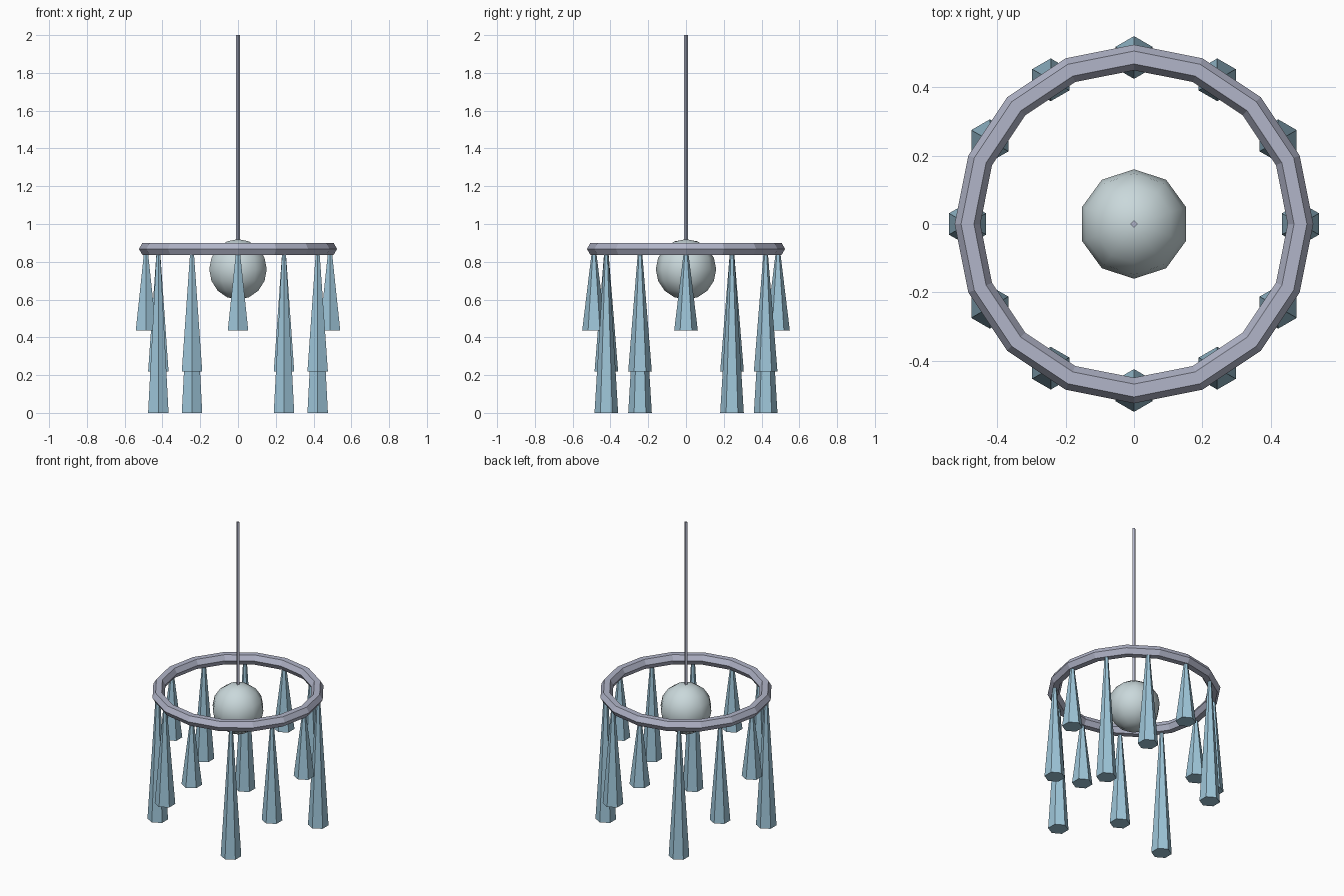
import bpy
from math import sin, cos, pi, radians

cube = bpy.data.objects.get("Cube")
if cube:
    bpy.data.objects.remove(cube, do_unlink=True)


def material(name, rgb):
    mat = bpy.data.materials.new(name)
    mat.use_nodes = True
    mat.diffuse_color = (*rgb, 1)
    mat.node_tree.nodes["Principled BSDF"].inputs["Base Color"].default_value = (*rgb, 1)
    return mat


METAL = material("brushed silver", (0.44, 0.46, 0.58))
GLASS = material("pale blue crystal", (0.34, 0.56, 0.69))
GLOBE = material("frosted white", (0.59, 0.69, 0.71))


def finish(name, mat):
    obj = bpy.context.object
    obj.name = obj.data.name = name
    obj.data.materials.append(mat)
    return obj


def tapered(name, mat, sides, r_low, r_high, z_low, z_high, x=0, y=0):
    """Upright prism or truncated cone between two heights."""
    bpy.ops.mesh.primitive_cone_add(
        vertices=sides, radius1=r_low, radius2=r_high, depth=z_high - z_low,
        location=(x, y, (z_low + z_high) / 2))
    return finish(name, mat)


RING_R, RING_Z = 0.487, 0.868

# Faceted ring with a hexagonal section
bpy.ops.mesh.primitive_torus_add(
    major_segments=16, minor_segments=6, major_radius=RING_R,
    minor_radius=0.0375, location=(0, 0, RING_Z))
finish("ring", METAL)

# Hanging rod
tapered("rod", METAL, 4, 0.0105, 0.0105, 0.88, 2.0)

# Globe lamp, with a seam vertex on the y axis
bpy.ops.mesh.primitive_uv_sphere_add(
    segments=10, ring_count=8, radius=0.16, location=(0, 0, 0.76))
globe = finish("globe", GLOBE)
if max(v.co.y for v in globe.data.vertices) < 0.158:
    globe.rotation_euler.z = radians(90)
bpy.ops.object.shade_smooth()

# Crystal drops in three repeating lengths
DROP_BOTTOMS = (0.437, 0.0, 0.219)
for i in range(12):
    a = i * pi / 6
    tapered(f"crystal_drop_{i + 1}", GLASS, 6, 0.0625, 0.01,
            DROP_BOTTOMS[i % 3], RING_Z, RING_R * cos(a), RING_R * sin(a))
